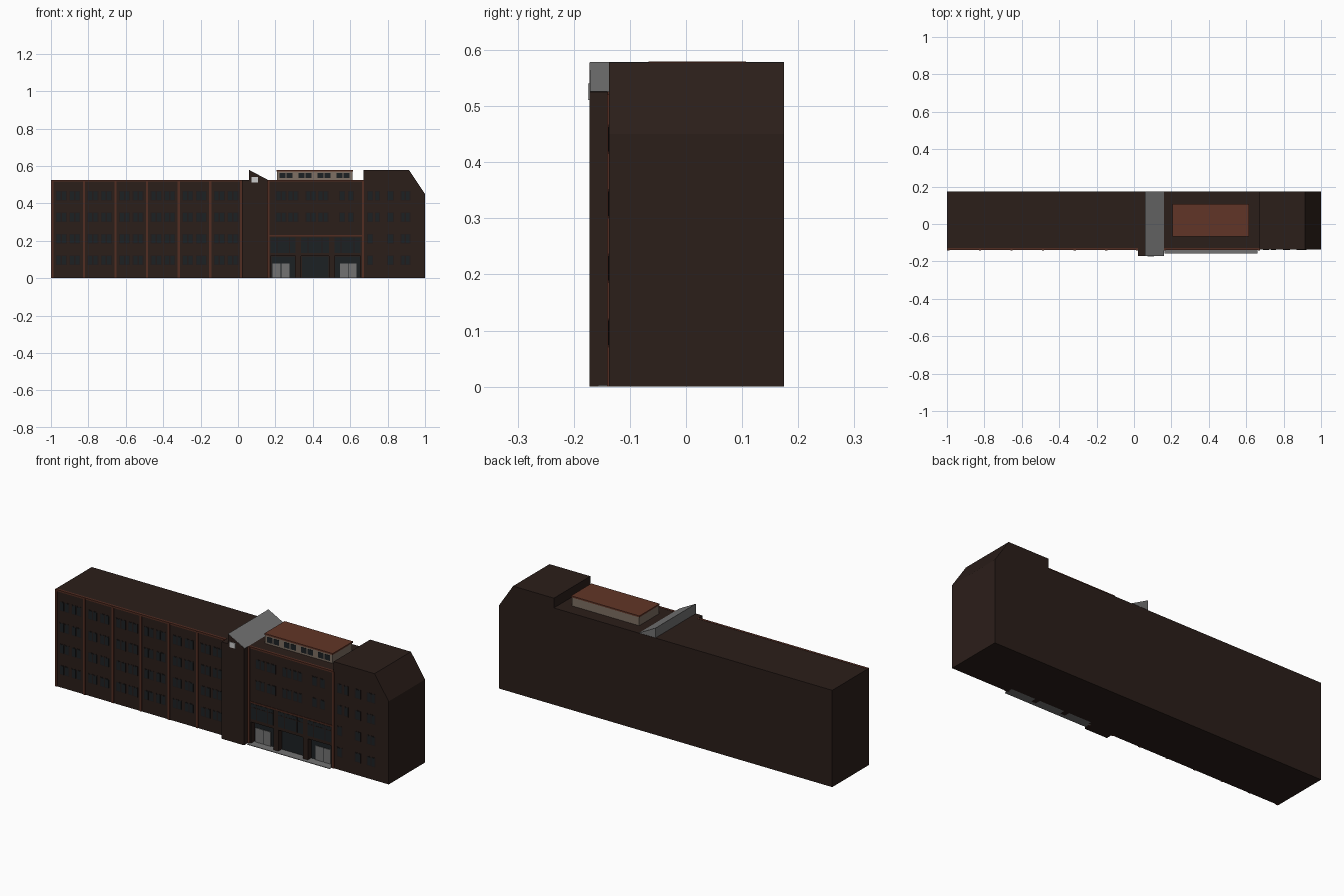
import bpy, bmesh

if "Cube" in bpy.data.objects:
    bpy.data.objects.remove(bpy.data.objects["Cube"])

FRONT, BACK = -0.137, 0.175


def material(name, rgb):
    m = bpy.data.materials.new(name)
    m.diffuse_color = (*rgb, 1)
    m.use_nodes = True
    m.node_tree.nodes["Principled BSDF"].inputs["Base Color"].default_value = m.diffuse_color
    return m


BRICK = material("dark_brick", (0.024, 0.013, 0.010))
TRIM = material("rust_trim", (0.085, 0.026, 0.016))
RUST = material("rust_roof", (0.12, 0.036, 0.020))
GLASS = material("dark_glass", (0.012, 0.015, 0.017))
FRAME = material("window_frame", (0.016, 0.011, 0.010))
STONE = material("beige_wall", (0.21, 0.16, 0.125))
METAL = material("grey_metal", (0.17, 0.17, 0.17))
WHITE = material("pale_panel", (0.6, 0.6, 0.58))


def finish(name, bm, mat):
    bmesh.ops.recalc_face_normals(bm, faces=bm.faces)
    me = bpy.data.meshes.new(name)
    bm.to_mesh(me)
    bm.free()
    ob = bpy.data.objects.new(name, me)
    bpy.context.collection.objects.link(ob)
    me.materials.append(mat)
    return ob


def boxes(name, items, mat):
    """One object made of boxes given as (x0, x1, y0, y1, z0, z1)."""
    bm = bmesh.new()
    for x0, x1, y0, y1, z0, z1 in items:
        vs = bmesh.ops.create_cube(bm, size=1)["verts"]
        for v in vs:
            v.co = (x1 if v.co.x > 0 else x0,
                    y1 if v.co.y > 0 else y0,
                    z1 if v.co.z > 0 else z0)
    return finish(name, bm, mat)


def extrude_y(name, outline, y0, y1, mat):
    bm = bmesh.new()
    face = bm.faces.new([bm.verts.new((x, y0, z)) for x, z in outline])
    ext = bmesh.ops.extrude_face_region(bm, geom=[face])["geom"]
    bmesh.ops.translate(bm, vec=(0, y1 - y0, 0),
                        verts=[g for g in ext if isinstance(g, bmesh.types.BMVert)])
    return finish(name, bm, mat)


# Main body with the raised, chamfered right wing
body = extrude_y("main_body", [(-1, 0), (1, 0), (1, 0.45), (0.915, 0.578),
                               (0.67, 0.578), (0.67, 0.525), (-1, 0.525)],
                 FRONT, BACK, BRICK)

# Recessed ground-floor entrance bays
bays = [(0.175, 0.308), (0.338, 0.487), (0.515, 0.655)]
cutter = boxes("entrance_cutter",
               [(a, b, -0.2, -0.107, -0.05, 0.118) for a, b in bays], BRICK)
cutter.hide_render = True
cutter.hide_set(True)
cut = body.modifiers.new("entrance_recess", "BOOLEAN")
cut.object = cutter
cut.operation = "DIFFERENCE"
cut.solver = "EXACT"

# Stair tower and its sloping roof wedge
extrude_y("stair_tower", [(0.022, 0), (0.157, 0), (0.157, 0.525),
                          (0.06, 0.578), (0.06, 0.525), (0.022, 0.525)],
          -0.172, FRONT + 0.005, BRICK)
extrude_y("tower_roof", [(0.06, 0.526), (0.16, 0.526), (0.06, 0.579)],
          -0.171, BACK, METAL)
boxes("tower_sign_panel", [(0.072, 0.106, -0.175, -0.17, 0.511, 0.54)], WHITE)

# Roof penthouse with paired windows
boxes("penthouse_walls", [(0.208, 0.612, -0.064, 0.104, 0.52, 0.572)], STONE)
boxes("penthouse_roof", [(0.205, 0.615, -0.067, 0.107, 0.572, 0.58)], RUST)
boxes("penthouse_windows",
      [(c + s - 0.016, c + s + 0.016, -0.066, -0.06, 0.535, 0.564)
       for c in (0.256, 0.358, 0.460, 0.562) for s in (-0.019, 0.019)], GLASS)

# Pilasters and cornices
bay_lines = [-0.993 + i * 0.169 for i in range(7)]
pilasters = [(x - 0.006, x + 0.006, FRONT - 0.004, FRONT + 0.01, 0, 0.522)
             for x in bay_lines[:6] + [0.016, 0.163, 0.668]]
boxes("pilasters", pilasters, TRIM)
boxes("cornices", [(-1, 0.022, FRONT - 0.003, FRONT + 0.01, 0.517, 0.526),
                   (0.157, 0.67, FRONT - 0.003, FRONT + 0.01, 0.517, 0.526),
                   (0.157, 0.67, FRONT - 0.003, FRONT + 0.01, 0.224, 0.230)], TRIM)

# Upper windows: (centre x, width, row heights)
rows = [0.096, 0.211, 0.326, 0.441]
windows = []
for left, right in zip(bay_lines, bay_lines[1:]):
    mid = (left + right) / 2
    windows += [(mid + s * 0.036, 0.058, rows) for s in (-1, 1)]
windows += [(x, 0.056, rows[2:]) for x in (0.23, 0.295, 0.39, 0.455)]
windows += [(x, 0.032, rows[2:]) for x in (0.557, 0.603)]
windows += [(0.707, 0.032, rows), (0.745, 0.026, rows[2:]),
            (0.815, 0.036, rows), (0.895, 0.052, rows)]
frames, panes = [], []
for x, w, heights in windows:
    for z in heights:
        frames.append((x - w / 2, x + w / 2, FRONT - 0.001, FRONT + 0.01,
                       z - 0.026, z + 0.026))
        n = 2 if w > 0.045 else 1
        pw = w / n
        for i in range(n):
            x0 = x - w / 2 + i * pw
            panes.append((x0 + 0.004, x0 + pw - 0.004, FRONT - 0.002,
                          FRONT + 0.01, z - 0.022, z + 0.022))
boxes("window_frames", frames, FRAME)
boxes("window_panes", panes, GLASS)

# Large first-floor glazing with mullions
big, bars = [], []
for a, b in bays:
    big.append((a, b, FRONT - 0.001, FRONT + 0.01, 0.135, 0.218))
    for t in (0.25, 0.75):
        x = a + (b - a) * t
        bars.append((x - 0.003, x + 0.003, FRONT - 0.002, FRONT + 0.01, 0.135, 0.218))
    bars.append((a, b, FRONT - 0.002, FRONT + 0.01, 0.196, 0.201))
boxes("first_floor_glazing", big, GLASS)
boxes("glazing_bars", bars, FRAME)

# Ground-floor glazing, double doors and pavement
boxes("ground_floor_glazing",
      [(a + 0.003, b - 0.003, -0.110, -0.10, 0.004, 0.115) for a, b in bays], GLASS)
boxes("double_doors",
      [(c + s * 0.023 - 0.0215, c + s * 0.023 + 0.0215, -0.113, -0.105, 0.003, 0.08)
       for c in (0.23, 0.59) for s in (-1, 1)], METAL)
boxes("entrance_pavement", [(0.163, 0.66, -0.157, -0.107, 0, 0.003)], METAL)
